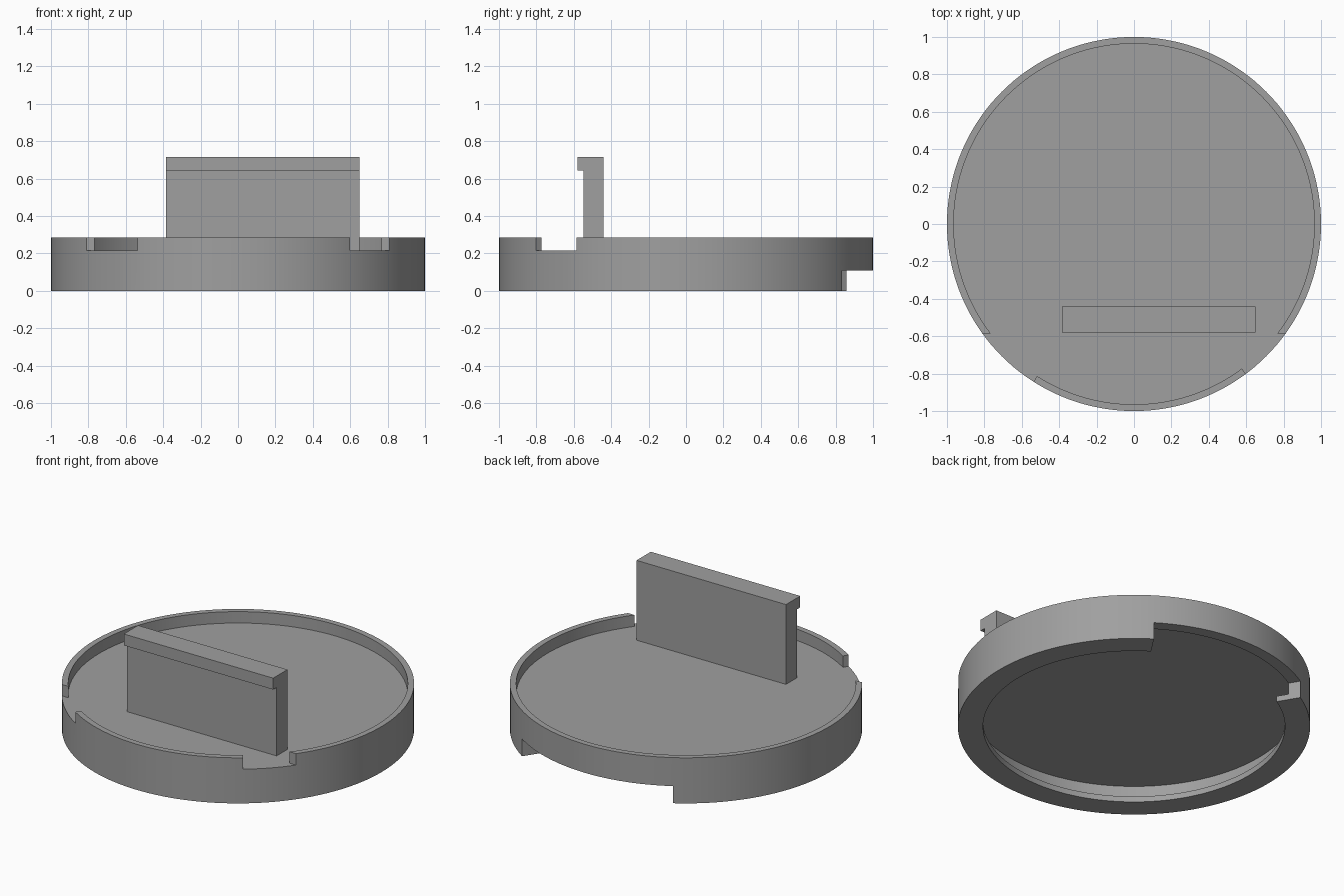
import bpy, bmesh, math

if "Cube" in bpy.data.objects:
    bpy.data.objects.remove(bpy.data.objects["Cube"])

grey = bpy.data.materials.new("mid grey")
grey.diffuse_color = (0.35, 0.35, 0.35, 1)
grey.use_nodes = True
grey.node_tree.nodes["Principled BSDF"].inputs["Base Color"].default_value = grey.diffuse_color

U = 1 / 28  # module: the body radius is 28 modules


def make_object(name, bm):
    bmesh.ops.recalc_face_normals(bm, faces=bm.faces)
    mesh = bpy.data.meshes.new(name)
    bm.to_mesh(mesh)
    bm.free()
    mesh.materials.append(grey)
    obj = bpy.data.objects.new(name, mesh)
    bpy.context.collection.objects.link(obj)
    return obj


def prism(name, points, offset):
    """Extrude a flat outline of 3D points by an offset vector."""
    bm = bmesh.new()
    face = bm.faces.new([bm.verts.new(p) for p in points])
    ext = bmesh.ops.extrude_face_region(bm, geom=[face])
    bmesh.ops.translate(bm, vec=offset,
                        verts=[v for v in ext["geom"] if isinstance(v, bmesh.types.BMVert)])
    return make_object(name, bm)


def polar(angle, r):
    a = math.radians(angle)
    return (r * math.cos(a), r * math.sin(a))


# Round body: shallow tray on top, undercut recess with an inward lip underneath
profile = [(0, 4), (26, 4), (26, 1), (24, 1), (24, 0), (28, 0),
           (28, 8), (27, 8), (27, 6), (0, 6)]
bm = bmesh.new()
pts = [bm.verts.new((r * U, 0, z * U)) for r, z in profile]
edges = [bm.edges.new(pair) for pair in zip(pts, pts[1:])]
bmesh.ops.spin(bm, geom=pts + edges, cent=(0, 0, 0), axis=(0, 0, 1),
               angle=math.tau, steps=144)
bmesh.ops.remove_doubles(bm, verts=bm.verts, dist=1e-4)
body = make_object("round_body", bm)

# Cutters: two gaps in the upper rim, one long gap in the lower rim at the back
right_gap = [polar(-53.3, 0.9), polar(-53.3, 1.2), (1.2, -0.9), (1.2, -0.585), (0.6, -0.585)]
left_gap = [polar(-122.5, 0.9), polar(-122.5, 1.2), (-1.2, -0.9), (-1.2, -0.585), (-0.6, -0.585)]
back_gap = [polar(56.5, 0.8), polar(56.5, 1.3), polar(88, 1.5), polar(120.8, 1.3), polar(120.8, 0.8)]
for name, outline, z, height in (("right_gap_cutter", right_gap, 6 * U, 0.3),
                                 ("left_gap_cutter", left_gap, 6 * U, 0.3),
                                 ("back_gap_cutter", back_gap, 3 * U, -0.3)):
    cutter = prism(name, [(x, y, z) for x, y in outline], (0, 0, height))
    cutter.hide_render = True
    mod = body.modifiers.new(name, "BOOLEAN")
    mod.operation = "DIFFERENCE"
    mod.solver = "EXACT"
    mod.object = cutter
    bpy.context.view_layer.objects.active = body
    bpy.ops.object.modifier_apply(modifier=mod.name)
    bpy.data.objects.remove(cutter)

# Smooth the round walls, keep the corners sharp
bpy.ops.object.select_all(action="DESELECT")
body.select_set(True)
bpy.context.view_layer.objects.active = body
bpy.ops.object.shade_smooth_by_angle(angle=math.radians(30))

# Upright plate with a small hooked lip facing the front
hook = [(-0.44, 5.7 * U), (-0.44, 20 * U), (-0.581, 20 * U),
        (-0.581, 18 * U), (-0.547, 18 * U), (-0.547, 5.7 * U)]
prism("hooked_plate", [(-0.385, y, z) for y, z in hook], (29 * U, 0, 0))
